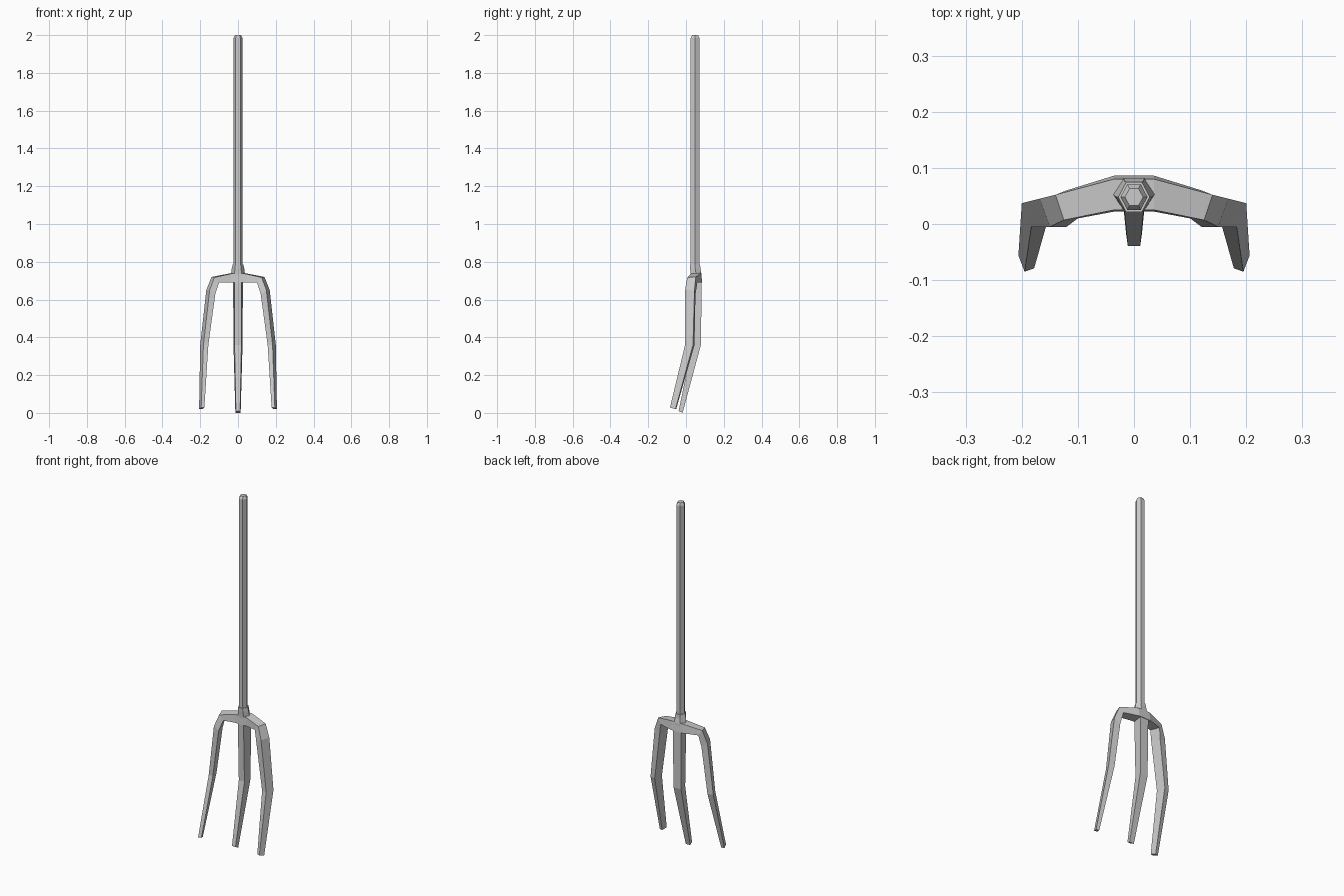
import bpy, bmesh, math

if "Cube" in bpy.data.objects:
    bpy.data.objects.remove(bpy.data.objects["Cube"])

def loft(name, rings, mirror=False, open_start=False):
    """Skin equal-sized vertex rings into a capped, flat-shaded part."""
    bm = bmesh.new()
    vs = [[bm.verts.new(p) for p in r] for r in rings]
    n = len(vs[0])
    for a, b in zip(vs, vs[1:]):
        for i in range(n):
            j = (i + 1) % n
            bm.faces.new((a[i], a[j], b[j], b[i]))
    if not open_start:
        bm.faces.new(vs[0])
    bm.faces.new(vs[-1])
    bmesh.ops.recalc_face_normals(bm, faces=bm.faces)
    if open_start:
        # an open loft can come out inside-out: the end cap must face down
        bm.faces.ensure_lookup_table()
        if bm.faces[-1].normal.z > 0:
            bmesh.ops.reverse_faces(bm, faces=bm.faces)
    me = bpy.data.meshes.new(name)
    bm.to_mesh(me)
    bm.free()
    ob = bpy.data.objects.new(name, me)
    bpy.context.collection.objects.link(ob)
    if mirror:
        m = ob.modifiers.new("Mirror", 'MIRROR')
        m.use_clip = True
    return ob

def hexagon(z, r, cy=0.048, sy=1.1):
    return [(r * math.cos(k * math.pi / 3), cy + sy * r * math.sin(k * math.pi / 3), z)
            for k in range(6)]

def trapezoid(yf, wf, zf, yb, wb, zb):
    return [(-wf, yf, zf), (wf, yf, zf), (wb, yb, zb), (-wb, yb, zb)]

# Hexagonal handle with chamfered top
loft("handle", [hexagon(0.74, 0.024), hexagon(1.985, 0.024), hexagon(2.0, 0.016)])

# Socket collar flaring into the crossbar
loft("collar", [hexagon(0.72, 0.037, 0.053, 0.9), hexagon(0.735, 0.037, 0.053, 0.9),
                hexagon(0.765, 0.033, 0.049, 0.95), hexagon(0.785, 0.028)])

# Crossbar and outer tines, mirrored; ring order: front/back outer, back/front inner
hub = [(0.025, 0.737), (0.08, 0.74), (0.086, 0.69), (0.022, 0.69)]
loft("crossbar_and_outer_tines", [
    [(0, y, z) for y, z in hub],
    [(0.036, y, z) for y, z in hub],
    [(0.125, 0.007, 0.717), (0.14, 0.052, 0.72), (0.12, 0.06, 0.69), (0.10, 0.01, 0.69)],
    [(0.150, -0.005, 0.65), (0.168, 0.045, 0.65), (0.133, 0.05, 0.625), (0.12, -0.005, 0.63)],
    [(0.183, -0.005, 0.36), (0.2, 0.037, 0.36), (0.168, 0.045, 0.36), (0.157, -0.005, 0.36)],
    [(0.195, -0.085, 0.028), (0.206, -0.056, 0.02), (0.188, -0.052, 0.02), (0.178, -0.079, 0.028)],
], mirror=True, open_start=True)

# Middle tine, bent forward at mid height
loft("middle_tine", [
    trapezoid(0.024, 0.018, 0.70, 0.083, 0.026, 0.70),
    trapezoid(0.033, 0.018, 0.36, 0.079, 0.024, 0.36),
    trapezoid(-0.039, 0.011, 0.01, -0.018, 0.014, 0.0),
])
